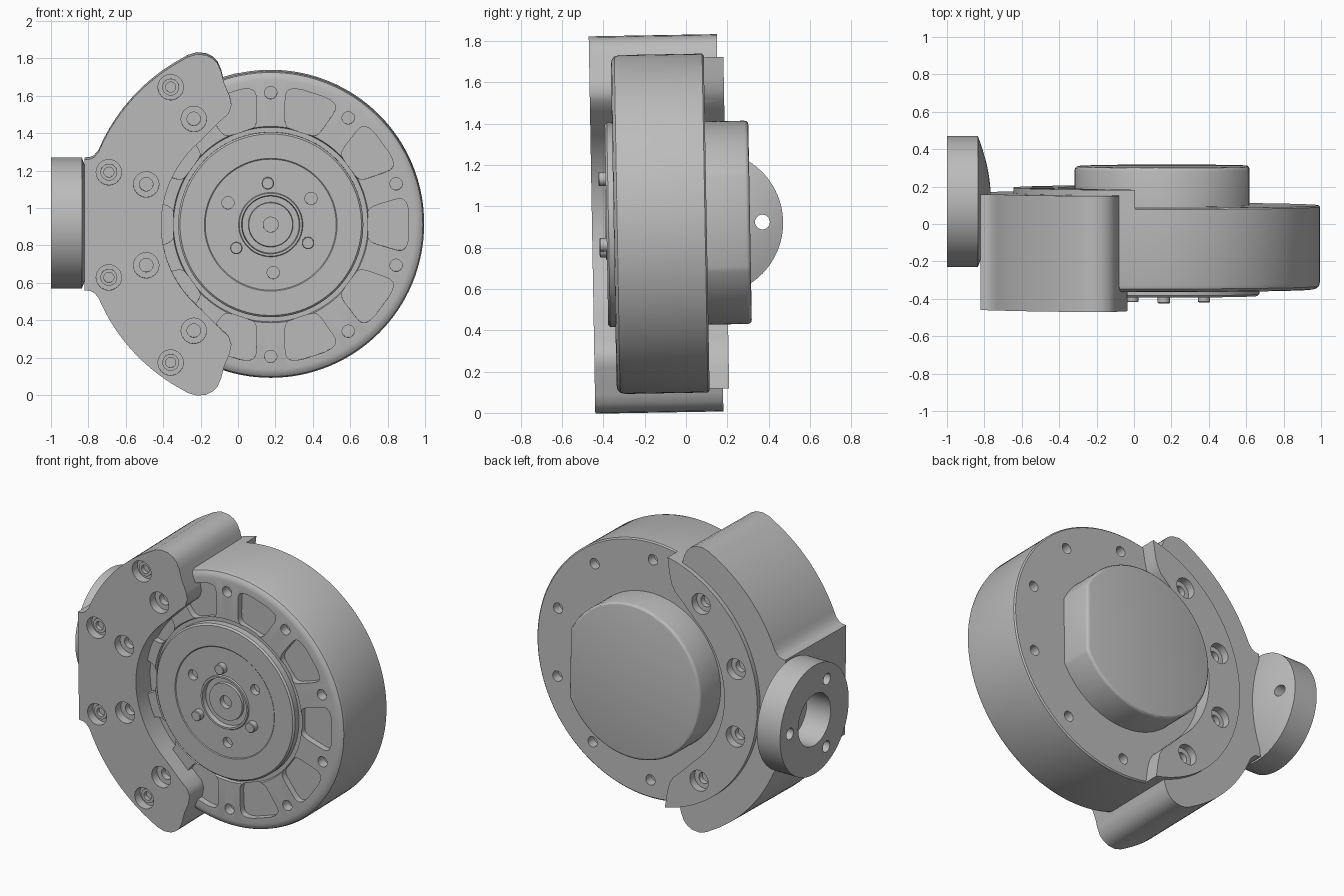
import bpy, bmesh, math
from mathutils import Matrix, Vector

if "Cube" in bpy.data.objects:
    bpy.data.objects.remove(bpy.data.objects["Cube"])

CX, CZ = 0.175, 0.917          # wheel axis
HUB_TILT = (Matrix.Translation((0, 0, CZ)) @ Matrix.Rotation(math.radians(1), 4, 'X')
            @ Matrix.Translation((0, 0, -CZ)))

grey = bpy.data.materials.new("plain grey")
grey.use_nodes = True
COLOUR = (0.5, 0.5, 0.5, 1)
grey.diffuse_color = COLOUR
grey.node_tree.nodes["Principled BSDF"].inputs["Base Color"].default_value = COLOUR


def polar(r, deg):
    a = math.radians(deg)
    return (CX + r * math.cos(a), CZ + r * math.sin(a))


def arc(r, a, b, n):
    return [polar(r, a + (b - a) * i / n) for i in range(n + 1)]


def prism(bm, pts, y0, y1):
    """Extrude an x-z outline from y0 to y1."""
    face = bm.faces.new([bm.verts.new((x, y0, z)) for x, z in pts])
    out = bmesh.ops.extrude_face_region(bm, geom=[face])["geom"]
    top = [v for v in out if isinstance(v, bmesh.types.BMVert)]
    bmesh.ops.translate(bm, verts=top, vec=(0, y1 - y0, 0))


def lathe(bm, centre, profile, n=24):
    """Turn (radius, y) points around a y axis; the ends are capped."""
    rings = []
    for r, y in profile:
        rings.append([bm.verts.new((centre[0] + r * math.cos(math.tau * i / n), y,
                                    centre[1] + r * math.sin(math.tau * i / n)))
                      for i in range(n)])
    for a, b in zip(rings, rings[1:]):
        for i in range(n):
            j = (i + 1) % n
            bm.faces.new((a[i], a[j], b[j], b[i]))
    bm.faces.new(rings[0])
    bm.faces.new(rings[-1])


def make(name, bm):
    bmesh.ops.recalc_face_normals(bm, faces=bm.faces)
    mesh = bpy.data.meshes.new(name)
    bm.to_mesh(mesh)
    bm.free()
    ob = bpy.data.objects.new(name, mesh)
    bpy.context.collection.objects.link(ob)
    mesh.materials.append(grey)
    return ob


def cut(ob, bm):
    """Subtract the cutter mesh and bake the result."""
    tool = make("cutter", bm)
    tool.hide_render = True
    mod = ob.modifiers.new("cut", 'BOOLEAN')
    mod.operation, mod.solver, mod.object = 'DIFFERENCE', 'EXACT', tool
    deps = bpy.context.evaluated_depsgraph_get()
    baked = bpy.data.meshes.new_from_object(ob.evaluated_get(deps))
    ob.modifiers.clear()
    ob.data = baked
    bpy.data.objects.remove(tool)


def finish(ob):
    ob.data.transform(HUB_TILT)
    bpy.ops.object.select_all(action='DESELECT')
    ob.select_set(True)
    bpy.context.view_layer.objects.active = ob
    bpy.ops.object.shade_smooth_by_angle(angle=math.radians(30))


def mirrored(half):
    return half + [(x, 2 * CZ - z) for x, z in reversed(half)]


def pocket(angle):
    """Rounded sector outline."""
    pts = []
    for i in range(32):
        t = math.tau * (i + 0.5) / 32
        u, v = (math.copysign(abs(f(t)) ** 0.4, f(t)) for f in (math.cos, math.sin))
        pts.append(polar(0.63 + 0.11 * u, angle + v * (11 + u)))
    return pts


BOLT_ANGLES = [18 + 36 * k for k in range(10)]
CLAMP_ANGLES = (126, 162, 198, 234)

# Wheel drum with rounded front rim, pockets and bolt holes
bm = bmesh.new()
lathe(bm, (CX, CZ), [(0.52, -0.335), (0.525, -0.35), (0.775, -0.35), (0.797, -0.346),
                     (0.813, -0.333), (0.82, -0.31), (0.82, 0.092), (0.812, 0.1)], 128)
drum = make("drum", bm)
bm = bmesh.new()
for a in BOLT_ANGLES:
    prism(bm, pocket(a + 18), -0.4, -0.31)
    lathe(bm, polar(0.705, a), [(0.033, -0.4), (0.033, -0.29)])
    lathe(bm, polar(0.705, a), [(0.033, 0.04), (0.033, 0.15)])
cut(drum, bm)
finish(drum)

# Front hub plate with stepped centre
bm = bmesh.new()
lathe(bm, (CX, CZ), [(0.495, -0.3), (0.495, -0.375), (0.485, -0.385), (0.355, -0.385),
                     (0.35, -0.381), (0.172, -0.381), (0.168, -0.39), (0.156, -0.39),
                     (0.152, -0.36), (0.12, -0.36), (0.117, -0.375), (0.04, -0.375),
                     (0.04, -0.34)], 96)
hub = make("hub_plate", bm)
bm = bmesh.new()
for a in (33, 153, 273):
    lathe(bm, polar(0.257, a), [(0.033, -0.42), (0.033, -0.34)])
cut(hub, bm)
finish(hub)

# Drive pins
bm = bmesh.new()
for a in (-26, 94, 214):
    lathe(bm, polar(0.222, a), [(0.033, -0.36), (0.033, -0.416), (0.029, -0.42)])
finish(make("drive_pins", bm))

# Rear cap with one flat side
bm = bmesh.new()
prism(bm, [p for p in arc(0.492, 0, 358, 120) if p[0] <= 0.62], 0.08, 0.31)
rim = [e for e in bm.edges if all(v.co.y > 0.3 for v in e.verts)]
bmesh.ops.bevel(bm, geom=rim, offset=0.02, segments=3, profile=0.5, affect='EDGES')
finish(make("rear_cap", bm))

# Clamp body: crescent wrapped around the drum
tip = [(-0.1, 0.55), (-0.05, 0.595), (-0.035, 0.64), (-0.045, 0.69), (-0.075, 0.76),
       (-0.09, 0.82), (-0.11, 0.865), (-0.135, 0.89), (-0.17, 0.908), (-0.22, 0.913),
       (-0.27, 0.898)]
flare = [(-0.77, 0.362), (-0.79, 0.353), (-0.82, 0.35)]
half = (arc(0.585, 179, 130, 20) + [(x, CZ + z) for x, z in tip]
        + arc(1.0, 119, 157, 20) + [(x, CZ + z) for x, z in flare])
bm = bmesh.new()
prism(bm, mirrored(half), -0.455, 0.165)
clamp = make("clamp_body", bm)
bm = bmesh.new()
for a in CLAMP_ANGLES:
    for r in (0.7, 0.91):
        lathe(bm, polar(r, a), [(0.068, -0.5), (0.068, -0.4), (0.036, -0.4), (0.036, -0.36)])
    lathe(bm, polar(0.7, a), [(0.066, 0.2), (0.066, 0.145), (0.036, 0.145), (0.036, 0.11)])
cut(clamp, bm)
finish(clamp)

# Washers in the outer row of bolt seats
bm = bmesh.new()
for a in CLAMP_ANGLES:
    lathe(bm, polar(0.91, a), [(0.045, -0.395), (0.045, -0.42), (0.027, -0.42), (0.027, -0.37)])
finish(make("bolt_washers", bm))

# Rear flange of the clamp
bm = bmesh.new()
inner = [(-0.1, 0.55), (-0.05, 0.595), (-0.025, 0.64), (-0.01, 0.7)]
prism(bm, mirrored(arc(0.585, 179, 130, 20) + [(x, CZ + z) for x, z in inner]
                   + arc(0.82, 102, 179, 40)), 0.09, 0.195)
flange = make("rear_flange", bm)
bm = bmesh.new()
for a in CLAMP_ANGLES:
    lathe(bm, polar(0.7, a), [(0.066, 0.25), (0.066, 0.145), (0.036, 0.145), (0.036, 0.11)])
cut(flange, bm)
finish(flange)

# Round mounting boss on the side, turned on y and then laid along x
bm = bmesh.new()
dome = [(0.35 - 0.03 * i, -0.765 - 0.07 * (1 - 0.03 * i / 0.35) ** 2) for i in range(12)]
lathe(bm, (0, 0), [(0.35, -1.0)] + dome, 96)
boss = make("mounting_boss", bm)
bm = bmesh.new()
lathe(bm, (0, 0), [(0.165, -1.1), (0.165, -0.83)], 48)
for a in (60, 180, 300):
    b = math.radians(a)
    lathe(bm, (0.25 * math.cos(b), 0.25 * math.sin(b)), [(0.036, -1.1), (0.036, -0.7)])
cut(boss, bm)
boss.data.transform(Matrix.Translation(Vector((0, 0.12, CZ))) @ Matrix.Rotation(-math.pi / 2, 4, 'Z'))
finish(boss)
